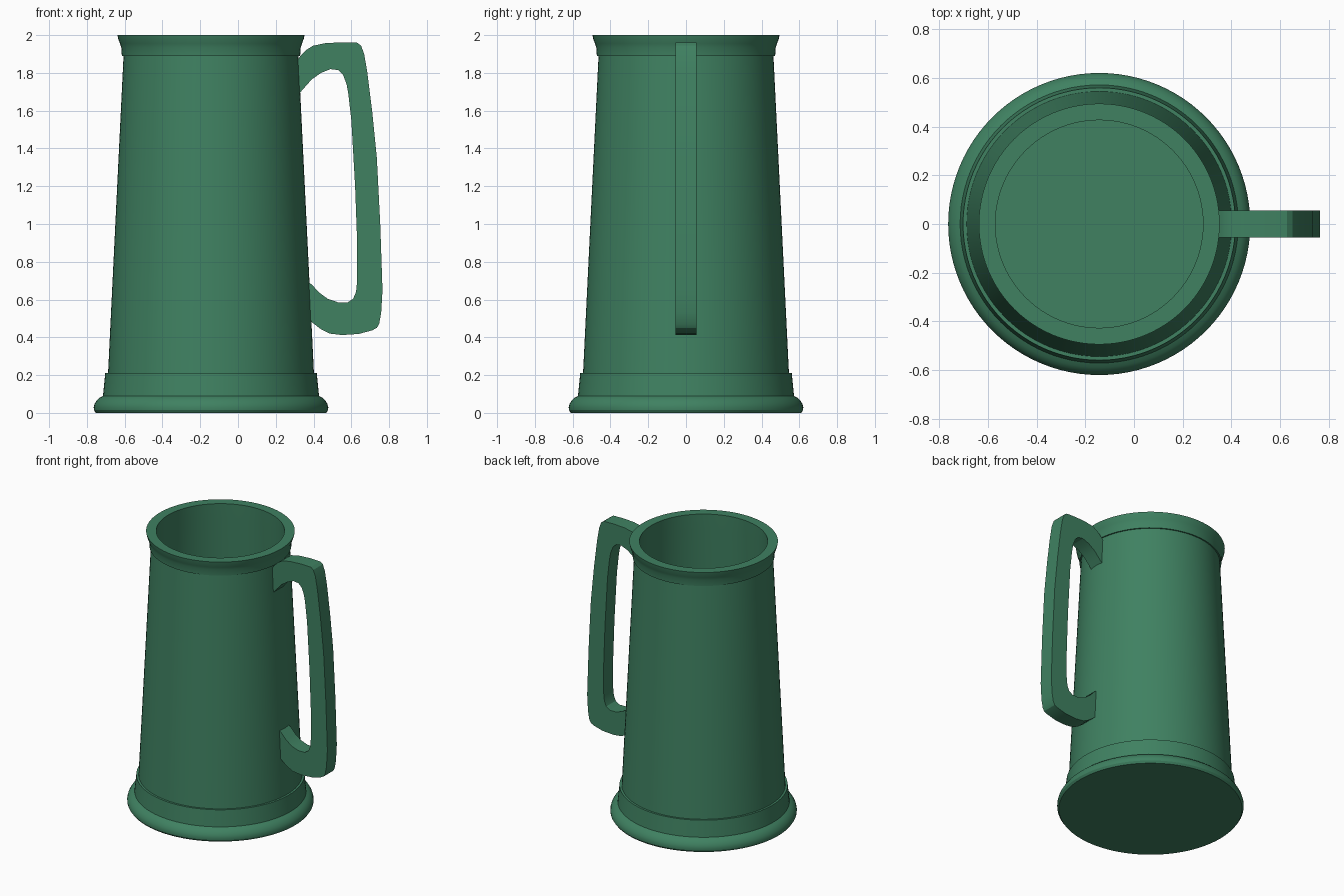
import bpy, bmesh
from math import sin, cos, pi, radians

if "Cube" in bpy.data.objects:
    bpy.data.objects.remove(bpy.data.objects["Cube"])

CX = -0.143      # axis of the cup
SIDES = 96
green = bpy.data.materials.new("green")
green.diffuse_color = (0.05, 0.22, 0.12, 1)
green.use_nodes = True
green.node_tree.nodes["Principled BSDF"].inputs["Base Color"].default_value = green.diffuse_color


def finish(name, bm):
    bmesh.ops.recalc_face_normals(bm, faces=bm.faces)
    mesh = bpy.data.meshes.new(name)
    bm.to_mesh(mesh)
    bm.free()
    mesh.materials.append(green)
    obj = bpy.data.objects.new(name, mesh)
    bpy.context.collection.objects.link(obj)
    bpy.ops.object.select_all(action='DESELECT')
    obj.select_set(True)
    bpy.context.view_layer.objects.active = obj
    bpy.ops.object.shade_smooth_by_angle(angle=radians(25))
    return obj


def lathe(name, profile):
    """Revolve (radius, z) points about z and cap both ends."""
    bm = bmesh.new()
    rings = [[bm.verts.new((r * cos(2 * pi * i / SIDES), r * sin(2 * pi * i / SIDES), z))
              for i in range(SIDES)] for r, z in profile]
    for a, b in zip(rings, rings[1:]):
        for i in range(SIDES):
            j = (i + 1) % SIDES
            bm.faces.new((a[i], a[j], b[j], b[i]))
    bm.faces.new(rings[0])
    bm.faces.new(rings[-1])
    obj = finish(name, bm)
    obj.location.x = CX
    return obj


def slab(name, outline, half):
    """Extrude an (x, z) outline along y, centred on y = 0."""
    bm = bmesh.new()
    face = bm.faces.new([bm.verts.new((x, -half, z)) for x, z in outline])
    ext = bmesh.ops.extrude_face_region(bm, geom=[face])
    moved = [g for g in ext["geom"] if isinstance(g, bmesh.types.BMVert)]
    bmesh.ops.translate(bm, verts=moved, vec=(0, 2 * half, 0))
    return finish(name, bm)


# Cup: rounded foot, stepped band, tapered wall, flared lip, hollow inside
lathe("tankard_body", [
    (0.61, 0), (0.62, 0.015), (0.621, 0.03), (0.616, 0.048), (0.605, 0.066),
    (0.59, 0.08), (0.572, 0.09),
    (0.56, 0.21), (0.545, 0.21),
    (0.463, 1.89), (0.472, 1.89), (0.475, 1.935), (0.482, 1.955),
    (0.491, 1.98), (0.495, 2.0),
    (0.427, 2.0), (0.43, 1.89), (0.505, 0.12)])

# Handle: flat D-shaped loop whose ends sink into the wall
outer = [(0.31, 1.86), (0.33, 1.89), (0.36, 1.92), (0.395, 1.943), (0.46, 1.957),
         (0.55, 1.962), (0.63, 1.96), (0.651, 1.945), (0.668, 1.9), (0.685, 1.8),
         (0.71, 1.6), (0.735, 1.35), (0.753, 1.0), (0.765, 0.65), (0.758, 0.53),
         (0.747, 0.47), (0.735, 0.45), (0.71, 0.437), (0.64, 0.418), (0.55, 0.412),
         (0.485, 0.42), (0.44, 0.442), (0.40, 0.473), (0.365, 0.503)]
inner = [(0.355, 0.705), (0.39, 0.68), (0.43, 0.637), (0.475, 0.604), (0.53, 0.585),
         (0.58, 0.585), (0.61, 0.605), (0.625, 0.64), (0.631, 0.7), (0.631, 0.9),
         (0.62, 1.2), (0.6, 1.55), (0.584, 1.69), (0.575, 1.74), (0.556, 1.79),
         (0.53, 1.815), (0.49, 1.82), (0.44, 1.8), (0.39, 1.765), (0.35, 1.72),
         (0.315, 1.68)]
slab("handle", outer + inner, 0.055)
